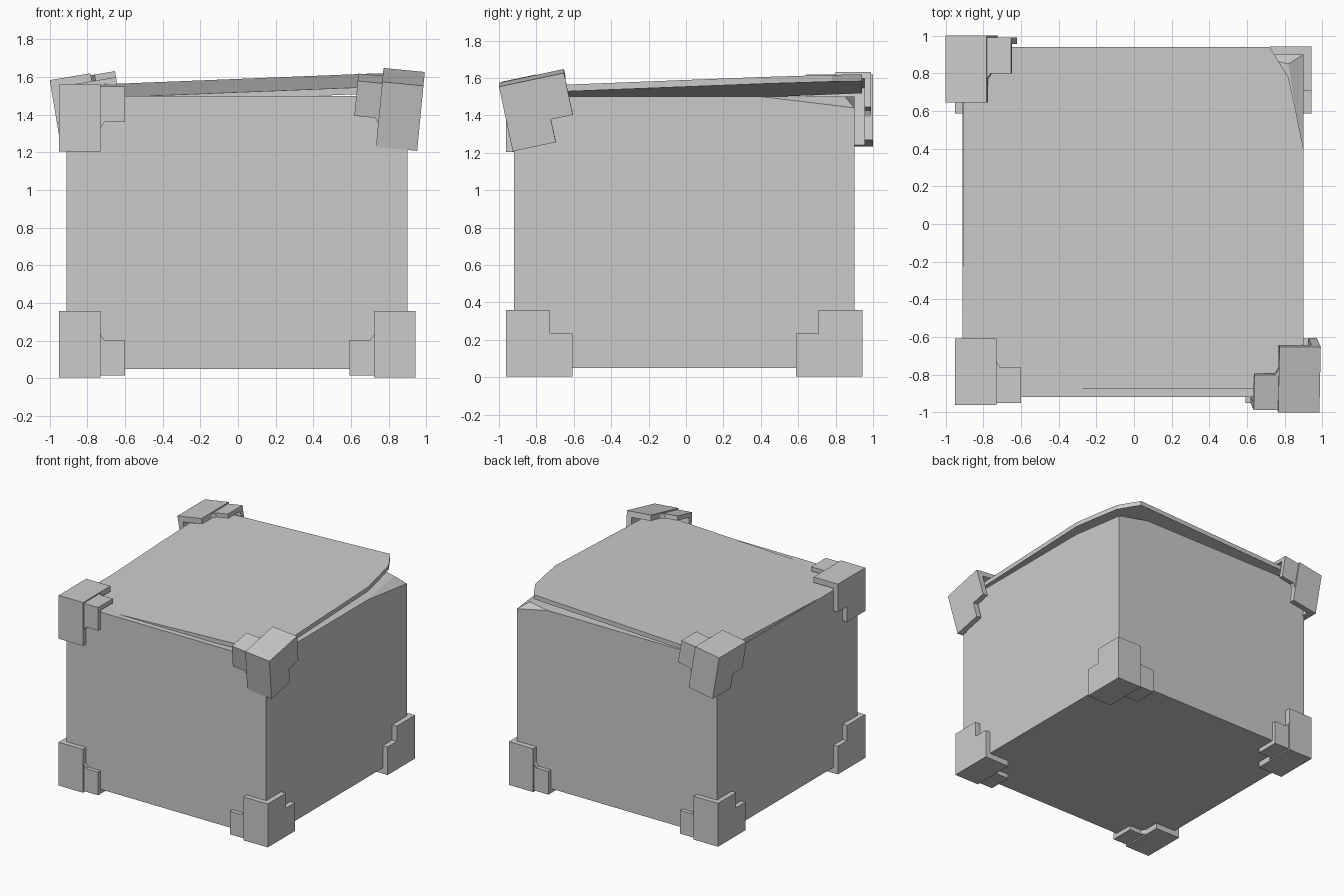
import bpy, bmesh
from math import radians
from mathutils import Matrix, Vector

if "Cube" in bpy.data.objects:
    bpy.data.objects.remove(bpy.data.objects["Cube"])


def finish(bm, name, matrix=None):
    bmesh.ops.recalc_face_normals(bm, faces=bm.faces)
    me = bpy.data.meshes.new(name)
    bm.to_mesh(me)
    bm.free()
    ob = bpy.data.objects.new(name, me)
    bpy.context.collection.objects.link(ob)
    if matrix:
        ob.matrix_world = matrix
    return ob


def prism(bm, pts, axis, a, b):
    """Extrude a 2D outline along an axis from a to b."""
    def ring(d):
        out = []
        for p in pts:
            co = list(p)
            co.insert(axis, d)
            out.append(bm.verts.new(co))
        return out
    lo, hi = ring(a), ring(b)
    bm.faces.new(lo)
    bm.faces.new(hi)
    n = len(pts)
    for i in range(n):
        j = (i + 1) % n
        bm.faces.new((lo[i], lo[j], hi[j], hi[i]))


# Crate body with a dented back right top corner
Z0, Z1 = 0.05, 1.5
bm = bmesh.new()
base = [bm.verts.new(c) for c in
        ((-.91, -.92, Z0), (.90, -.92, Z0), (.90, .90, Z0), (-.91, .90, Z0))]
fl, fr, r, corner, b, bl, in1, in2 = [bm.verts.new(c) for c in (
    (-.91, -.92, Z1), (.90, -.92, Z1), (.90, .40, Z1), (.90, .90, 1.44),
    (.62, .90, Z1), (-.91, .90, Z1), (.86, .60, Z1), (.82, .85, Z1))]
for f in (base,
          (base[0], base[1], fr, fl),
          (base[1], base[2], corner, r, fr),
          (base[2], base[3], bl, b, corner),
          (base[3], base[0], fl, bl),
          (fl, fr, r, in1, in2, b, bl),
          (r, corner, in1), (in1, corner, in2), (in2, corner, b)):
    bm.faces.new(f)
finish(bm, "crate_body")

# Lid: thin slab, tilted up toward the broken back right corner
bm = bmesh.new()
outline = [(-.905, -.875), (.90, -.875), (.90, .40), (.86, .60),
           (.82, .78), (.72, .94), (-.905, .94)]
prism(bm, outline, 2, -.036, 0)
for v in bm.verts:
    v.co.z += 1.553 + .04 * v.co.x + .039 * v.co.y
finish(bm, "lid")

# Corner caps: three-plate shells with a stepped arm
T = 0.045
PLATE = [(0, 0), (.22, 0), (.22, .355), (0, .355)]
SIDE = [(0, 0), (.355, 0), (.355, .23), (.235, .23), (.235, .355), (0, .355)]
ARM = [(.20, .01), (.35, .01), (.35, .20), (.24, .20), (.22, .23), (.20, .23)]


def corner_cap(name, pos, signs, rot=(0, 0)):
    bm = bmesh.new()
    prism(bm, SIDE, 0, 0, T)
    for axis in (1, 2):
        prism(bm, PLATE, axis, 0, T)
        prism(bm, ARM, axis, .01, T)
    for v in bm.verts:
        v.co = Vector([c * s for c, s in zip(v.co, signs)])
    m = (Matrix.Translation(pos)
         @ Matrix.Rotation(radians(rot[1]), 4, 'Y')
         @ Matrix.Rotation(radians(rot[0]), 4, 'X'))
    finish(bm, name, m)


# Bottom caps on all four corners
for sx, x, side in ((1, -.95, "left"), (-1, .943, "right")):
    for sy, y, end in ((1, -.962, "front"), (-1, .943, "back")):
        corner_cap(f"bottom_cap_{end}_{side}", (x, y, .003), (sx, sy, 1))

# Top caps: one straight, two knocked loose, one missing
corner_cap("top_cap_front_left", (-.95, -.962, 1.56), (1, 1, -1))
corner_cap("top_cap_front_right", (.985, -1.0, 1.553), (-1, 1, -1), (12, 5.5))
corner_cap("top_cap_back_left", (-1.0, 1.0, 1.583), (1, -1, -1), (0, -9.5))
